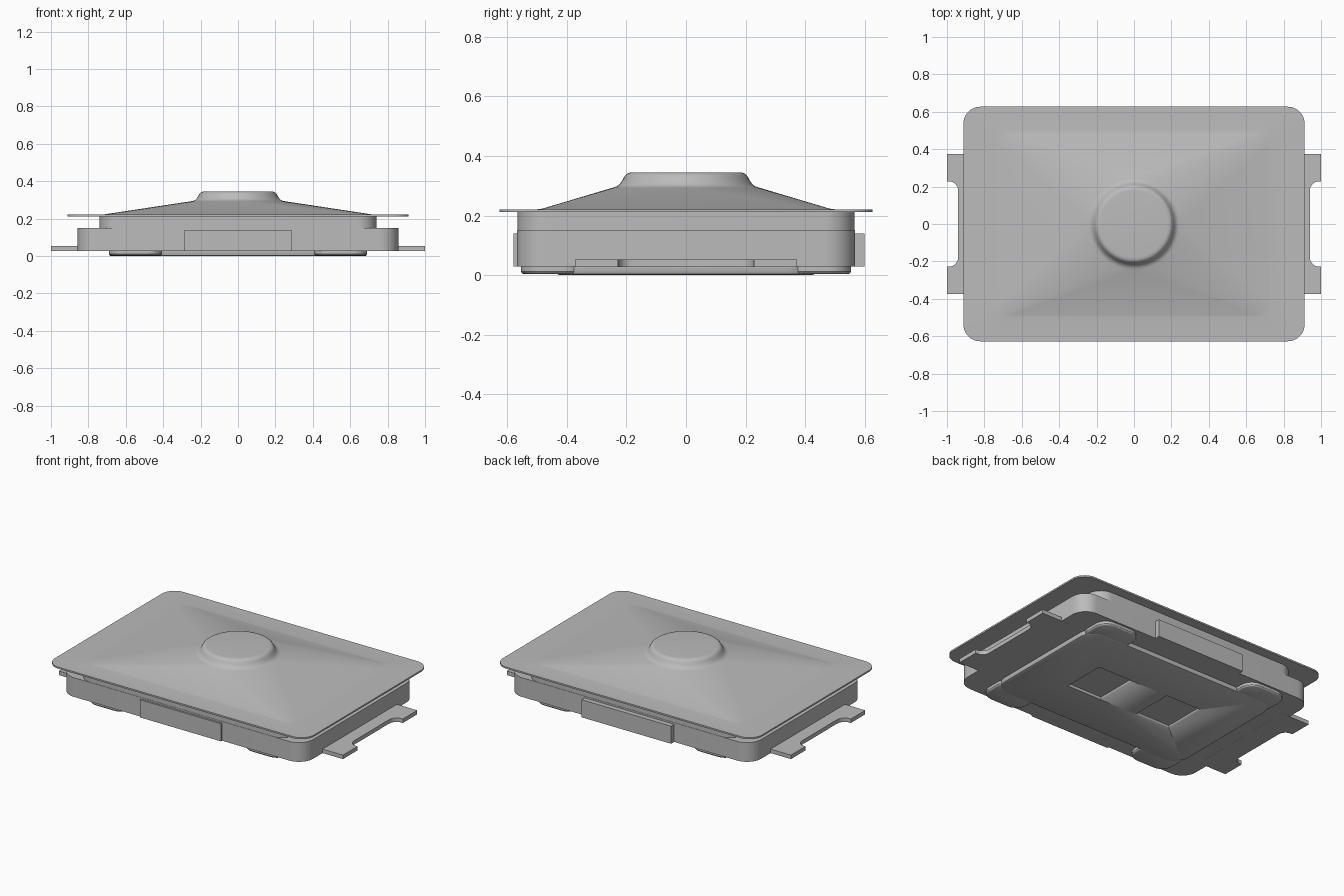
import bpy, bmesh, math

cube = bpy.data.objects.get("Cube")
if cube:
    bpy.data.objects.remove(cube, do_unlink=True)

GREY = (0.5, 0.5, 0.5, 1)
mat = bpy.data.materials.new("plain_grey")
mat.use_nodes = True
mat.diffuse_color = GREY
bsdf = mat.node_tree.nodes["Principled BSDF"]
bsdf.inputs["Base Color"].default_value = GREY
bsdf.inputs["Roughness"].default_value = 0.6


def finish(name, bm):
    """Clean a bmesh, turn it into an object and shade it."""
    bmesh.ops.remove_doubles(bm, verts=bm.verts, dist=1e-5)
    bmesh.ops.recalc_face_normals(bm, faces=bm.faces)
    me = bpy.data.meshes.new(name)
    bm.to_mesh(me)
    bm.free()
    me.materials.append(mat)
    ob = bpy.data.objects.new(name, me)
    bpy.context.collection.objects.link(ob)
    bpy.ops.object.select_all(action='DESELECT')
    ob.select_set(True)
    bpy.context.view_layer.objects.active = ob
    bpy.ops.object.shade_smooth_by_angle(angle=math.radians(30))
    return ob


def rounded_rect(hx, hy, r, steps=12):
    """Corner arcs of a rounded rectangle; a circle when hx = hy = r."""
    pts = []
    for k, (sx, sy) in enumerate([(1, 1), (-1, 1), (-1, -1), (1, -1)]):
        for i in range(steps + 1):
            a = math.pi / 2 * (k + i / steps)
            pts.append((sx * (hx - r) + r * math.cos(a),
                        sy * (hy - r) + r * math.sin(a)))
    return pts


def loft(name, rings, centre=(0, 0)):
    """Skin rounded-rectangle rings (half x, half y, radius, z) and cap them."""
    bm = bmesh.new()
    loops = [[bm.verts.new((x + centre[0], y + centre[1], z))
              for x, y in rounded_rect(hx, hy, r)] for hx, hy, r, z in rings]
    for a, b in zip(loops, loops[1:]):
        for i in range(len(a)):
            j = (i + 1) % len(a)
            bm.faces.new((a[i], a[j], b[j], b[i]))
    bm.faces.new(loops[0])
    bm.faces.new(loops[-1])
    return finish(name, bm)


def extrude(name, pts, z0, z1):
    """Prism from a flat outline."""
    bm = bmesh.new()
    face = bm.faces.new([bm.verts.new((x, y, z0)) for x, y in pts])
    new = bmesh.ops.extrude_face_region(bm, geom=[face])["geom"]
    verts = [v for v in new if isinstance(v, bmesh.types.BMVert)]
    bmesh.ops.translate(bm, verts=verts, vec=(0, 0, z1 - z0))
    return finish(name, bm)


def box(name, x0, x1, y0, y1, z0, z1):
    return extrude(name, [(x0, y0), (x1, y0), (x1, y1), (x0, y1)], z0, z1)


# Lid: flat flange, square-to-round slope and raised round cap
lid_rings = [(0.912, 0.627, 0.09, 0.211), (0.912, 0.627, 0.09, 0.221),
             (0.735, 0.50, 0.07, 0.221), (0.715, 0.483, 0.06, 0.223)]
lid_rings += [(r, r, r, z) for r, z in [
    (0.245, 0.294), (0.232, 0.298), (0.222, 0.306), (0.212, 0.322),
    (0.206, 0.333), (0.199, 0.340), (0.190, 0.344), (0.178, 0.345)]]
loft("lid", lid_rings)

# Body: wide lower tray and narrower upper block
loft("lower_body", [(0.857, 0.568, 0.10, 0.028), (0.857, 0.568, 0.10, 0.15)])
loft("upper_body", [(0.74, 0.566, 0.10, 0.14), (0.74, 0.566, 0.10, 0.212)])

# Plates on the front and back walls
box("front_plate", -0.285, 0.285, -0.579, -0.55, 0.028, 0.14)
box("back_plate", -0.315, 0.315, 0.55, 0.599, 0.028, 0.14)

# End handles: flat tabs with a filleted notch in the outer edge
half = [(0.80, 0.373), (1.0, 0.373), (1.0, 0.228)]
for i in range(9):
    a = math.pi / 2 * (1 + i / 8)
    half.append((0.99 + 0.05 * math.cos(a), 0.178 + 0.05 * math.sin(a)))
outline = half + [(x, -y) for x, y in reversed(half)]
for side, name in ((1, "left_handle"), (-1, "right_handle")):
    extrude(name, [(side * x, y) for x, y in outline], 0.0275, 0.053)

# Base plate with two square recesses
base = loft("base_plate", [(0.68, 0.425, 0.09, 0.0), (0.686, 0.432, 0.096, 0.003),
                           (0.69, 0.435, 0.10, 0.01), (0.69, 0.435, 0.10, 0.03)])
for side in (-1, 1):
    cutter = box("recess_cutter", side * 0.255 - 0.125, side * 0.255 + 0.125,
                 -0.14, 0.14, -0.02, 0.018)
    cutter.hide_render = True
    mod = base.modifiers.new("recess", 'BOOLEAN')
    mod.operation = 'DIFFERENCE'
    mod.solver = 'EXACT'
    mod.object = cutter
    bpy.context.view_layer.objects.active = base
    bpy.ops.object.modifier_apply(modifier=mod.name)
    bpy.data.objects.remove(cutter, do_unlink=True)

# Rounded foot tabs reaching out from the base plate corners
for sx in (-1, 1):
    for sy in (-1, 1):
        name = ("front" if sy < 0 else "back") + ("_left" if sx > 0 else "_right") + "_foot"
        loft(name, [(0.131, 0.102, 0.07, 0.003), (0.137, 0.108, 0.076, 0.006),
                    (0.141, 0.112, 0.08, 0.012), (0.141, 0.112, 0.08, 0.03)],
             (sx * 0.548, sy * 0.443))
